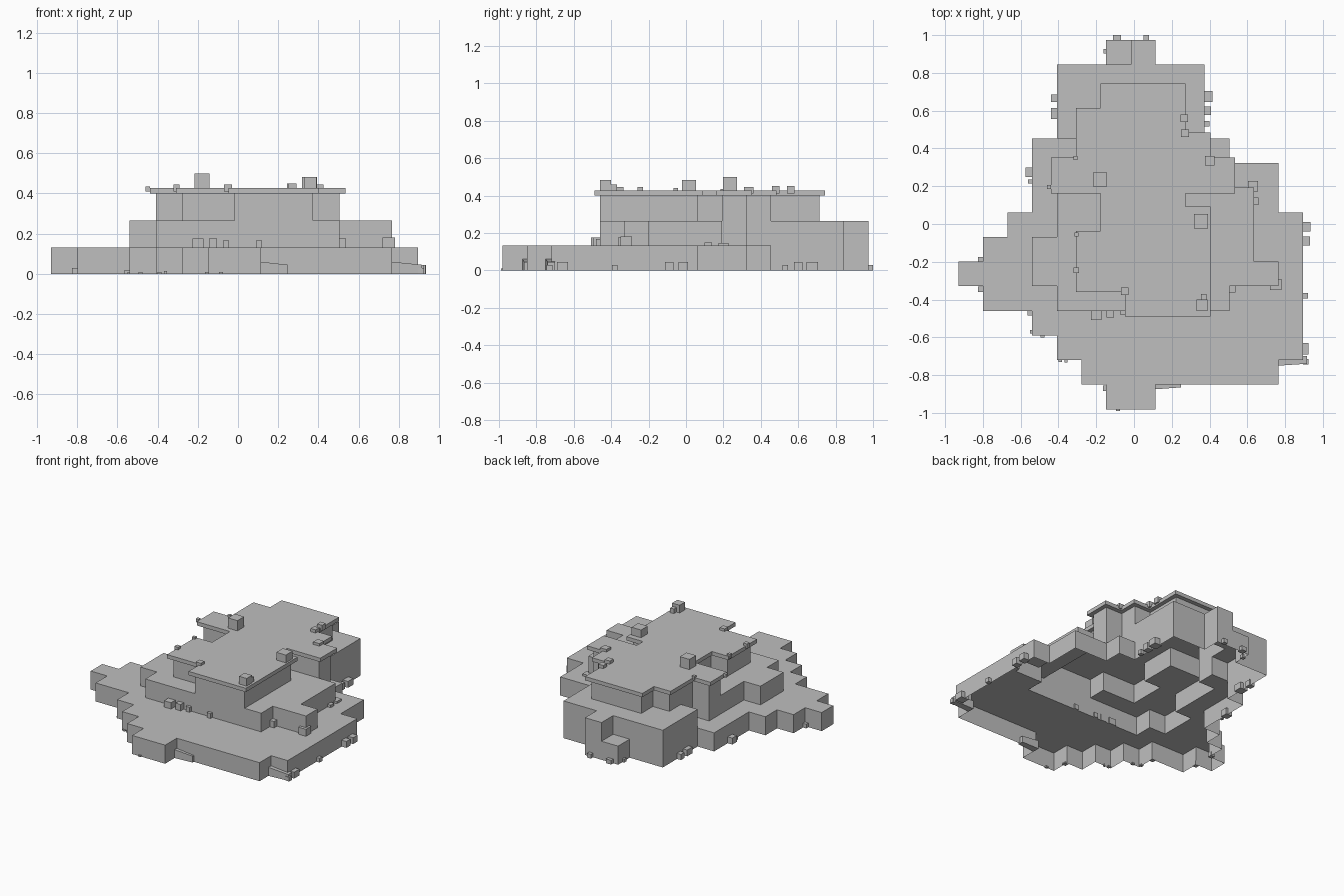
import bpy
import bmesh

if "Cube" in bpy.data.objects:
    bpy.data.objects.remove(bpy.data.objects["Cube"])

# Plan of the terraces, back row first: l = low, m = middle, h = high
PLAN = [
    "......lm......",
    "....mmmmmm....",
    "....mmhhhm....",
    "....mhhhhm....",
    "...llhhhhhl...",
    "...lhhhhhhhll.",
    "...lmmhhhmmml.",
    "..llmmhhhhmmll",
    ".llmmhhhhhmmll",
    "lllmmhhhhhmmml",
    ".lllmmmhhhmlll",
    "...lllllllllll",
    "....llllllllll",
    ".....llllllll.",
    "......ll......",
]
LEVEL = {".": 0.0, "l": 0.132, "m": 0.265, "h": 0.4}
CELL = 0.1304
LEFT, BACK = -0.93, 0.975
CAP_TOP = 0.427
OVERHANG = 0.03
# Offsets (row, column) of the neighbour across each side: south, east, north, west
SIDES = [(1, 0), (0, 1), (-1, 0), (0, -1)]

stone = bpy.data.materials.new("grey stone")
stone.use_nodes = True
GREY = (0.52, 0.52, 0.52, 1)
stone.diffuse_color = GREY
stone.node_tree.nodes["Principled BSDF"].inputs["Base Color"].default_value = GREY


def finish(name, bm):
    bmesh.ops.remove_doubles(bm, verts=bm.verts, dist=0.0001)
    mesh = bpy.data.meshes.new(name)
    bm.to_mesh(mesh)
    bm.free()
    mesh.materials.append(stone)
    obj = bpy.data.objects.new(name, mesh)
    bpy.context.collection.objects.link(obj)
    return obj


def cell_at(row, col):
    inside = 0 <= row < len(PLAN) and 0 <= col < len(PLAN[0])
    return PLAN[row][col] if inside else "."


def sign(v):
    return (v > 0) - (v < 0)


def corner(row, col, grow):
    """Grid corner, pushed away from the high cells around it by grow."""
    sx = sy = 0
    for dr, dy in ((-1, 1), (0, -1)):
        for dc, dx in ((-1, -1), (0, 1)):
            if cell_at(row + dr, col + dc) == "h":
                sx += dx
                sy += dy
    return (LEFT + col * CELL - grow * sign(sx),
            BACK - row * CELL - grow * sign(sy))


def build_cells(name, height, grow=0.0, base=0.0, closed=False):
    """Raise every cell to height(cell) with walls down to lower neighbours."""
    bm = bmesh.new()

    def face(points):
        bm.faces.new([bm.verts.new(p) for p in points])

    for row, line in enumerate(PLAN):
        for col, kind in enumerate(line):
            top = height(kind)
            if top <= base:
                continue
            ring = [corner(row + dr, col + dc, grow)
                    for dr, dc in ((1, 0), (1, 1), (0, 1), (0, 0))]
            face([(x, y, top) for x, y in ring])
            if closed:
                face([(x, y, base) for x, y in reversed(ring)])
            for i, (dr, dc) in enumerate(SIDES):
                low = height(cell_at(row + dr, col + dc))
                if low < top:
                    a, b = ring[i], ring[(i + 1) % 4]
                    face([(*a, low), (*b, low), (*b, top), (*a, top)])
    return finish(name, bm)


def add_box(bm, x, y, z, sx, sy, sz):
    made = bmesh.ops.create_cube(bm, size=1)["verts"]
    bmesh.ops.scale(bm, verts=made, vec=(sx, sy, sz))
    bmesh.ops.translate(bm, verts=made, vec=(x, y, z + sz / 2))
    return made


def scatter(name, base, stones):
    """Small cubes, given in hundredths: x, y, width and optional height."""
    bm = bmesh.new()
    for x, y, width, *tall in stones:
        w = width / 100
        h = tall[0] / 100 if tall else min(w, 0.045)
        add_box(bm, x / 100, y / 100, base, w, w, h)
    return finish(name, bm)


# Hollow terraces, open underneath
build_cells("terraces", LEVEL.get)

# Thin overhanging slab on the highest terrace
build_cells("cap_slab", lambda kind: CAP_TOP if kind == "h" else LEVEL["h"],
            OVERHANG, LEVEL["h"], closed=True)

# Blocks on and along the edge of the cap
scatter("cap_blocks", CAP_TOP, [
    (-18, 23.5, 7.5, 7.3), (35.5, 1.5, 7.5, 5.5), (36, -43, 6, 5.5),
])
scatter("cap_chips", LEVEL["h"] + 0.01, [
    (37, -38.5, 3, 5), (-5, -35.5, 4, 3.5), (40, 33.5, 5, 3.5),
    (26.5, 56, 4, 4), (27, 48, 4, 4), (-31, 35, 2, 3),
    (-45, 19.5, 2.2, 2.5), (-30.5, -5.5, 2.2, 3), (-30.5, -24.5, 3, 3.5),
])

# Blocks on the low terrace, against the middle walls
scatter("ledge_blocks", LEVEL["l"], [
    (-20, -48, 5.5, 4.5), (-12.5, -47.5, 4, 4.5), (-6, -46.5, 3, 3.5),
    (10.5, -46.5, 3, 3.5), (52, -34.5, 3.5, 4.5), (75, -32, 6, 5),
    (63, 20, 5.5, 1.5), (64, 12, 4, 1.8),
])

# Rubble on the ground around the foot
scatter("right_rubble", 0, [
    (91, -1.5, 5), (91, -9, 4.5), (90.5, -38, 3), (89.5, -66, 6),
    (91, -73, 3), (38.5, 53, 3), (38.5, 60, 4.5), (38.5, 67.5, 6),
])
scatter("left_rubble", 0, [
    (-42, 66.5, 4), (-41, 58.5, 6), (-55, 27.5, 5), (-55, 22.5, 2),
    (-81, -19, 3), (-81, -34.5, 3), (-55, -47, 3, 2), (-54, -57, 2, 1),
])
scatter("front_rubble", 0, [
    (-48.5, -59, 2, 1), (-39, -72, 2, 1), (-36, -72.5, 1.5),
    (-15, -87, 3, 1), (-8.5, -98, 2, 1),
])
scatter("back_rubble", 0, [
    (-15, 91.5, 2.5), (-9, 98, 4, 3), (6.5, 98.5, 3),
])

# Leaning slabs at the front, lower and thinner towards one end
slabs = bmesh.new()
for x, y, length in ((0.18, -0.85, 0.135), (0.84, -0.725, 0.15)):
    for v in add_box(slabs, x, y, 0, length, 0.05, 0.06):
        if v.co.x > x:
            if v.co.z > 0.01:
                v.co.z -= 0.015
            if v.co.y < y:
                v.co.y += 0.01
finish("leaning_slabs", slabs)
